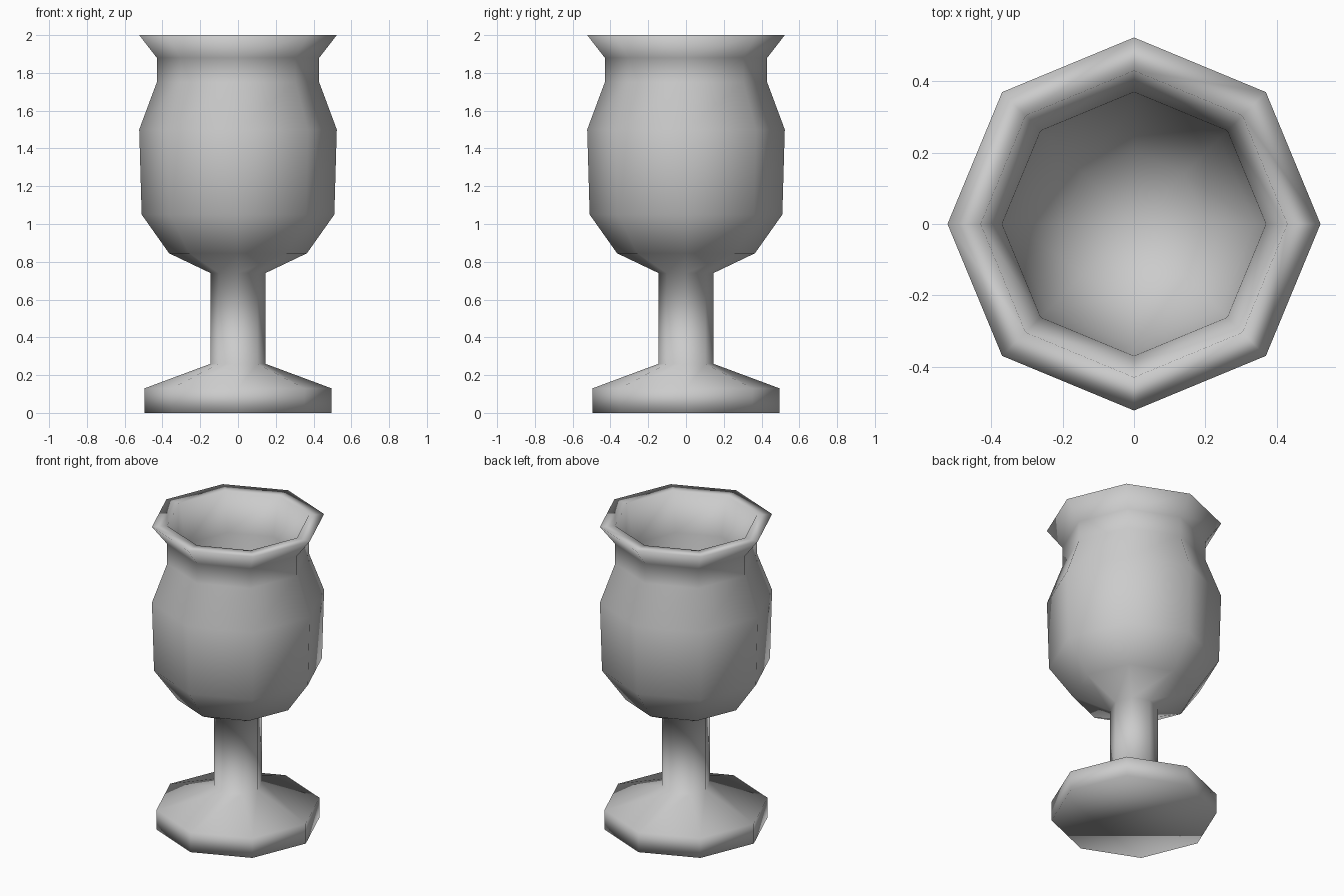
import bpy, bmesh
from math import cos, sin, pi

if "Cube" in bpy.data.objects:
    bpy.data.objects.remove(bpy.data.objects["Cube"])

SIDES = 8

# Goblet profile as (radius, height): foot, stem, bowl, lip, then the inside
PROFILE = [
    (0.495, 0.0), (0.495, 0.13), (0.145, 0.26), (0.145, 0.74),
    (0.365, 0.845), (0.51, 1.05), (0.523, 1.5), (0.43, 1.75),
    (0.43, 1.88), (0.523, 2.0),
    (0.43, 2.0), (0.37, 1.75), (0.34, 1.2), (0.2, 0.98),
]


def lathe(name, profile, floor_z):
    bm = bmesh.new()
    rings = [[bm.verts.new((r * cos(2 * pi * i / SIDES), r * sin(2 * pi * i / SIDES), z))
              for i in range(SIDES)] for r, z in profile]
    for a, b in zip(rings, rings[1:]):
        for i in range(SIDES):
            j = (i + 1) % SIDES
            bm.faces.new((a[i], a[j], b[j], b[i]))
    # Underside of the foot and floor of the cup
    bm.faces.new(rings[0][::-1])
    tip = bm.verts.new((0, 0, floor_z))
    for i in range(SIDES):
        bm.faces.new((rings[-1][i], rings[-1][(i + 1) % SIDES], tip))
    bmesh.ops.recalc_face_normals(bm, faces=bm.faces)
    for f in bm.faces:
        f.smooth = True
    mesh = bpy.data.meshes.new(name)
    bm.to_mesh(mesh)
    bm.free()
    obj = bpy.data.objects.new(name, mesh)
    bpy.context.collection.objects.link(obj)
    return obj


lathe("goblet", PROFILE, 0.92)
